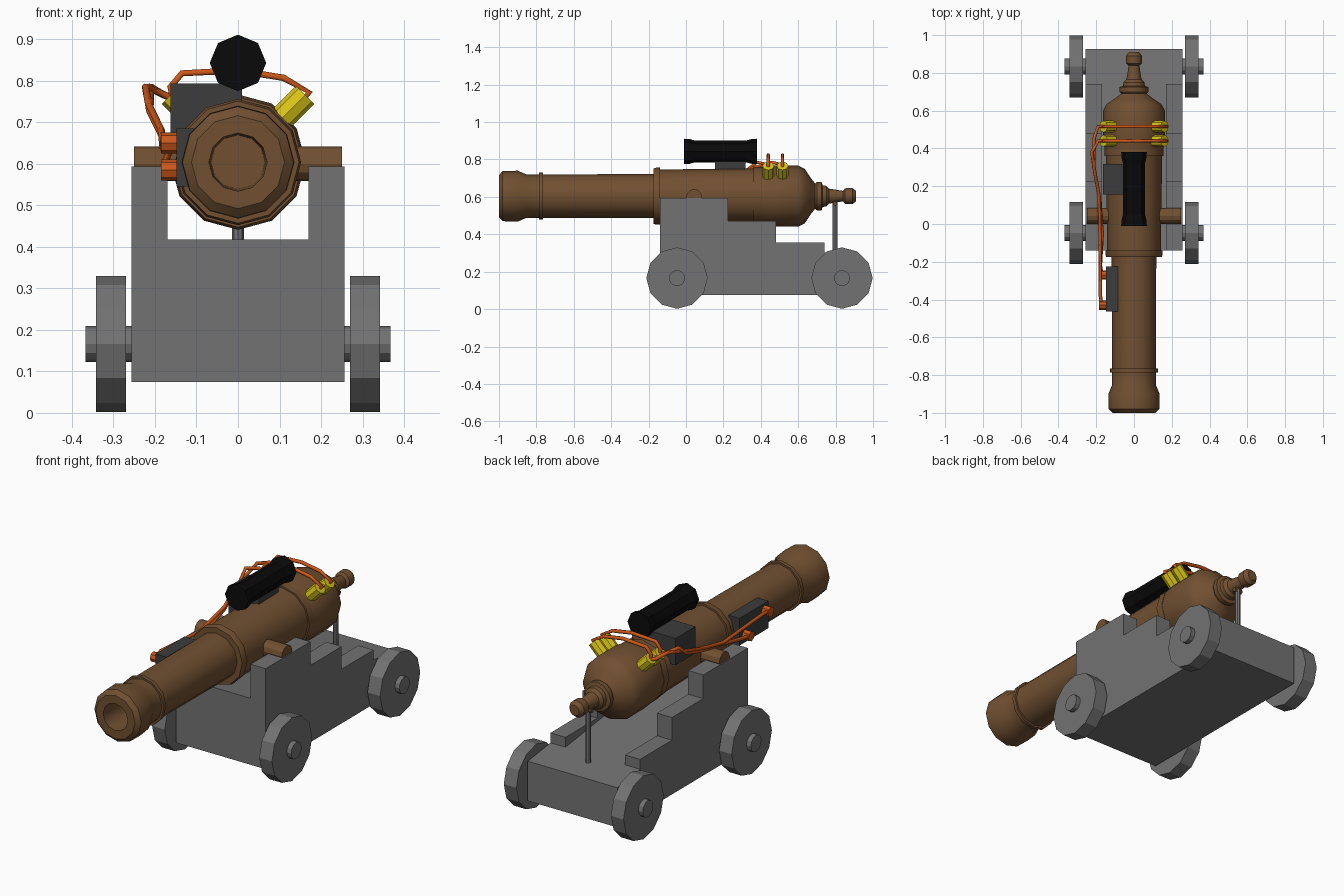
import bpy, bmesh, math
from mathutils import Vector

if "Cube" in bpy.data.objects:
    bpy.data.objects.remove(bpy.data.objects["Cube"], do_unlink=True)


def material(name, rgb):
    m = bpy.data.materials.new(name)
    m.use_nodes = True
    m.diffuse_color = (*rgb, 1)
    bsdf = m.node_tree.nodes["Principled BSDF"]
    bsdf.inputs["Base Color"].default_value = (*rgb, 1)
    bsdf.inputs["Roughness"].default_value = 0.8
    return m


BRONZE = material("bronze brown", (0.165, 0.08, 0.031))
GREY = material("carriage grey", (0.17, 0.17, 0.17))
DARK = material("dark grey", (0.045, 0.045, 0.048))
BLACK = material("black", (0.003, 0.003, 0.003))
YELLOW = material("yellow", (0.7, 0.56, 0.008))
ORANGE = material("orange", (0.6, 0.095, 0.01))


def finish(name, bm, mat, smooth=None):
    bmesh.ops.recalc_face_normals(bm, faces=bm.faces)
    me = bpy.data.meshes.new(name)
    bm.to_mesh(me)
    bm.free()
    me.materials.append(mat)
    ob = bpy.data.objects.new(name, me)
    bpy.context.collection.objects.link(ob)
    if smooth:
        bpy.ops.object.select_all(action="DESELECT")
        ob.select_set(True)
        bpy.context.view_layer.objects.active = ob
        bpy.ops.object.shade_smooth_by_angle(angle=math.radians(smooth))
    return ob


def lathe(name, profile, origin, axis, sides, mat, smooth=None):
    """Spin (distance, radius) pairs around an axis and cap both ends."""
    bm = bmesh.new()
    d = Vector(axis).normalized()
    up = Vector((0, 1, 0)) if abs(d.z) > 0.5 else Vector((0, 0, 1))
    up = (up - d * up.dot(d)).normalized()
    side = d.cross(up)
    rings = []
    for t, r in profile:
        ring = []
        for i in range(sides):
            a = 2 * math.pi * i / sides
            ring.append(bm.verts.new(Vector(origin) + d * t
                                     + (up * math.cos(a) + side * math.sin(a)) * r))
        rings.append(ring)
    for a, b in zip(rings, rings[1:]):
        for i in range(sides):
            j = (i + 1) % sides
            bm.faces.new((a[i], a[j], b[j], b[i]))
    bm.faces.new(rings[0])
    bm.faces.new(rings[-1])
    return finish(name, bm, mat, smooth)


def rod(name, start, end, r, sides, mat):
    axis = Vector(end) - Vector(start)
    return lathe(name, [(0, r), (axis.length, r)], start, axis, sides, mat)


def slab(name, outline, x0, x1, mat):
    """Extrude a (y, z) outline from x0 to x1."""
    bm = bmesh.new()
    face = bm.faces.new([bm.verts.new((x0, y, z)) for y, z in outline])
    ext = bmesh.ops.extrude_face_region(bm, geom=[face])
    moved = [v for v in ext["geom"] if isinstance(v, bmesh.types.BMVert)]
    bmesh.ops.translate(bm, vec=(x1 - x0, 0, 0), verts=moved)
    return finish(name, bm, mat)


def box(name, x, y, z, mat):
    return slab(name, [(y[0], z[0]), (y[1], z[0]), (y[1], z[1]), (y[0], z[1])], *x, mat)


def wire(name, points):
    cu = bpy.data.curves.new(name, "CURVE")
    cu.dimensions = "3D"
    cu.bevel_depth = 0.009
    cu.bevel_resolution = 1
    cu.use_fill_caps = True
    sp = cu.splines.new("POLY")
    sp.points.add(len(points) - 1)
    for p, co in zip(sp.points, points):
        p.co = (*co, 1)
    cu.materials.append(ORANGE)
    bpy.context.collection.objects.link(bpy.data.objects.new(name, cu))


AXIS_Z = 0.604

# Barrel with hollow bore, bands, breech and knob
lathe("barrel", [
    (-0.7, 0.065), (-1, 0.07), (-1, 0.112), (-0.98, 0.134), (-0.9, 0.136),
    (-0.855, 0.117), (-0.785, 0.116), (-0.785, 0.126), (-0.765, 0.126),
    (-0.765, 0.116), (-0.175, 0.118), (-0.175, 0.147), (-0.16, 0.152),
    (-0.14, 0.152), (-0.14, 0.142), (0.36, 0.149), (0.36, 0.157),
    (0.4, 0.157), (0.4, 0.155), (0.46, 0.163), (0.6, 0.163), (0.635, 0.145),
    (0.665, 0.1), (0.69, 0.068), (0.7, 0.076), (0.725, 0.076), (0.73, 0.058),
    (0.75, 0.055), (0.765, 0.04), (0.84, 0.028), (0.85, 0.042),
    (0.89, 0.043), (0.91, 0.027)],
    (0, 0, AXIS_Z), (0, 1, 0), 12, BRONZE, 35)
rod("trunnion", (-0.25, 0.043, 0.6), (0.25, 0.043, 0.6), 0.042, 12, BRONZE)

# Carriage: sloping bed between two stepped cheeks
slab("carriage_bed", [(-0.14, 0.075), (0.926, 0.075), (0.926, 0.28), (-0.14, 0.418)],
     -0.17, 0.17, GREY)
cheek = [(-0.14, 0.075), (0.926, 0.075), (0.926, 0.28), (0.74, 0.304), (0.74, 0.355),
         (0.48, 0.355), (0.48, 0.472), (0.225, 0.472), (0.225, 0.594), (-0.14, 0.594)]
for s, label in ((1, "left"), (-1, "right")):
    slab(f"{label}_cheek", cheek, s * 0.17, s * 0.256, GREY)

# Wheels and axles
for y, end in ((-0.048, "front"), (0.834, "rear")):
    rod(f"{end}_axle", (-0.367, y, 0.166), (0.367, y, 0.166), 0.043, 12, GREY)
    for s, label in ((1, "left"), (-1, "right")):
        rod(f"{end}_{label}_wheel", (s * 0.27, y, 0.166), (s * 0.342, y, 0.166),
            0.164, 12, GREY)

# Elevation prop under the knob
rod("elevation_prop", (0, 0.797, 0.27), (0, 0.797, 0.575), 0.014, 8, GREY)
rod("prop_pin", (-0.022, 0.797, 0.565), (0.022, 0.797, 0.565), 0.012, 8, BRONZE)

# Sight tube on its mount, and the side control box
lathe("sight_tube", [(-0.01, 0.068), (0.02, 0.066), (0.05, 0.058), (0.32, 0.058),
                     (0.35, 0.066), (0.38, 0.068)],
      (0, 0, 0.843), (0, 1, 0), 8, BLACK)
box("sight_mount", (-0.163, 0.01), (0.155, 0.318), (0.655, 0.793), DARK)
box("control_box", (-0.148, -0.085), (-0.462, -0.225), (0.545, 0.685), DARK)

# Terminals on the control box
posts = [(-0.27, 0.585), (-0.43, 0.65)]
for i, (y, z) in enumerate(posts):
    rod(f"terminal_{i}", (-0.14, y, z), (-0.185, y, z), 0.025, 8, ORANGE)

# Plugs in the breech with wires across the top and along the side
for i, y in enumerate((0.44, 0.516)):
    for s, label in ((1, "left"), (-1, "right")):
        rod(f"{label}_plug_{i}", (s * 0.1, y, AXIS_Z + 0.1),
            (s * 0.162, y, AXIS_Z + 0.162), 0.031, 8, YELLOW)
    wire(f"cross_wire_{i}", [(0.155, y, 0.755), (0.172, y, 0.772), (0.11, y, 0.807),
                             (0, y, 0.825), (-0.135, y, 0.818), (-0.163, y, 0.785),
                             (-0.155, y, 0.755)])
    py, pz = posts[i]
    d = 0.012 * i
    wire(f"side_wire_{i}", [(-0.17, py, pz), (-0.178, py + 0.05, pz + 0.01),
                            (-0.168 - d, -0.05, 0.625 + d), (-0.185, 0.15, 0.67 + d),
                            (-0.212, 0.3, 0.725 + d), (-0.223 + d, y - 0.06, 0.785),
                            (-0.19, y, 0.772), (-0.155, y, 0.755)])
